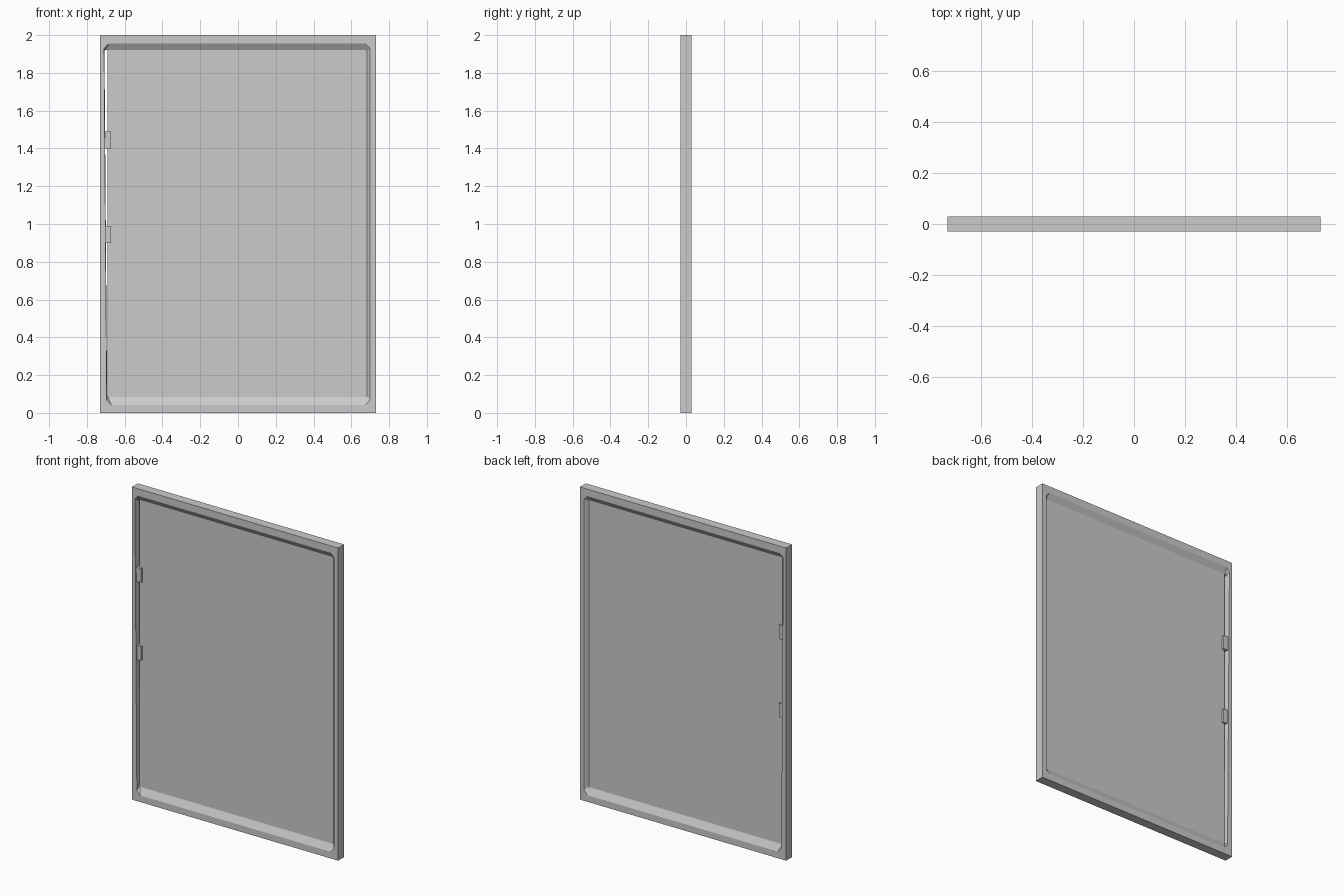
import bpy, bmesh

if "Cube" in bpy.data.objects:
    bpy.data.objects.remove(bpy.data.objects["Cube"])

def finish(name, bm):
    bmesh.ops.remove_doubles(bm, verts=bm.verts[:], dist=1e-5)
    bmesh.ops.recalc_face_normals(bm, faces=bm.faces[:])
    me = bpy.data.meshes.new(name)
    bm.to_mesh(me)
    bm.free()
    ob = bpy.data.objects.new(name, me)
    bpy.context.collection.objects.link(ob)
    return ob

def box(name, x0, x1, y0, y1, z0, z1):
    bm = bmesh.new()
    bmesh.ops.create_cube(bm, size=1)
    for v in bm.verts:
        v.co = ((x0 + x1) / 2 + v.co.x * (x1 - x0),
                (y0 + y1) / 2 + v.co.y * (y1 - y0),
                (z0 + z1) / 2 + v.co.z * (z1 - z0))
    return finish(name, bm)

def loop(bm, y, xl_low, xl_top, xr, z0, z1, c):
    # rectangle with chamfered corners; left side may lean slightly
    pts = [(xl_low + c, z0), (xr - c, z0), (xr, z0 + c), (xr, z1 - c),
           (xr - c, z1), (xl_top + c, z1), (xl_top, z1 - c), (xl_low, z0 + c)]
    return [bm.verts.new((x, y, z)) for x, z in pts]

# Outer frame with sloped inner lips on the top, bottom and right
outer = (-0.73, -0.73, 0.73, 0.0, 2.0, 0.0)
lip = (-0.695, -0.709, 0.70, 0.042, 1.955, 0.025)
seat = (-0.693, -0.707, 0.682, 0.085, 1.92, 0.004)
bm = bmesh.new()
loops = [loop(bm, y, *p) for y, p in
         [(-0.008, seat), (-0.03, lip), (-0.03, outer),
          (0.03, outer), (0.03, lip), (0.008, seat)]]
for a, b in zip(loops, loops[1:] + loops[:1]):
    for i in range(8):
        j = (i + 1) % 8
        bm.faces.new((a[i], a[j], b[j], b[i]))
bmesh.ops.dissolve_degenerate(bm, dist=1e-5, edges=bm.edges[:])
finish("door_frame", bm)

# Thin recessed panel, leaving a slit along the left side
box("door_panel", -0.69, 0.69, -0.008, 0.008, 0.08, 1.925)

# Two hinge tabs bridging the slit
for name, z in (("lower_hinge", 0.945), ("upper_hinge", 1.445)):
    box(name, -0.715, -0.672, -0.022, 0.022, z - 0.045, z + 0.045)
